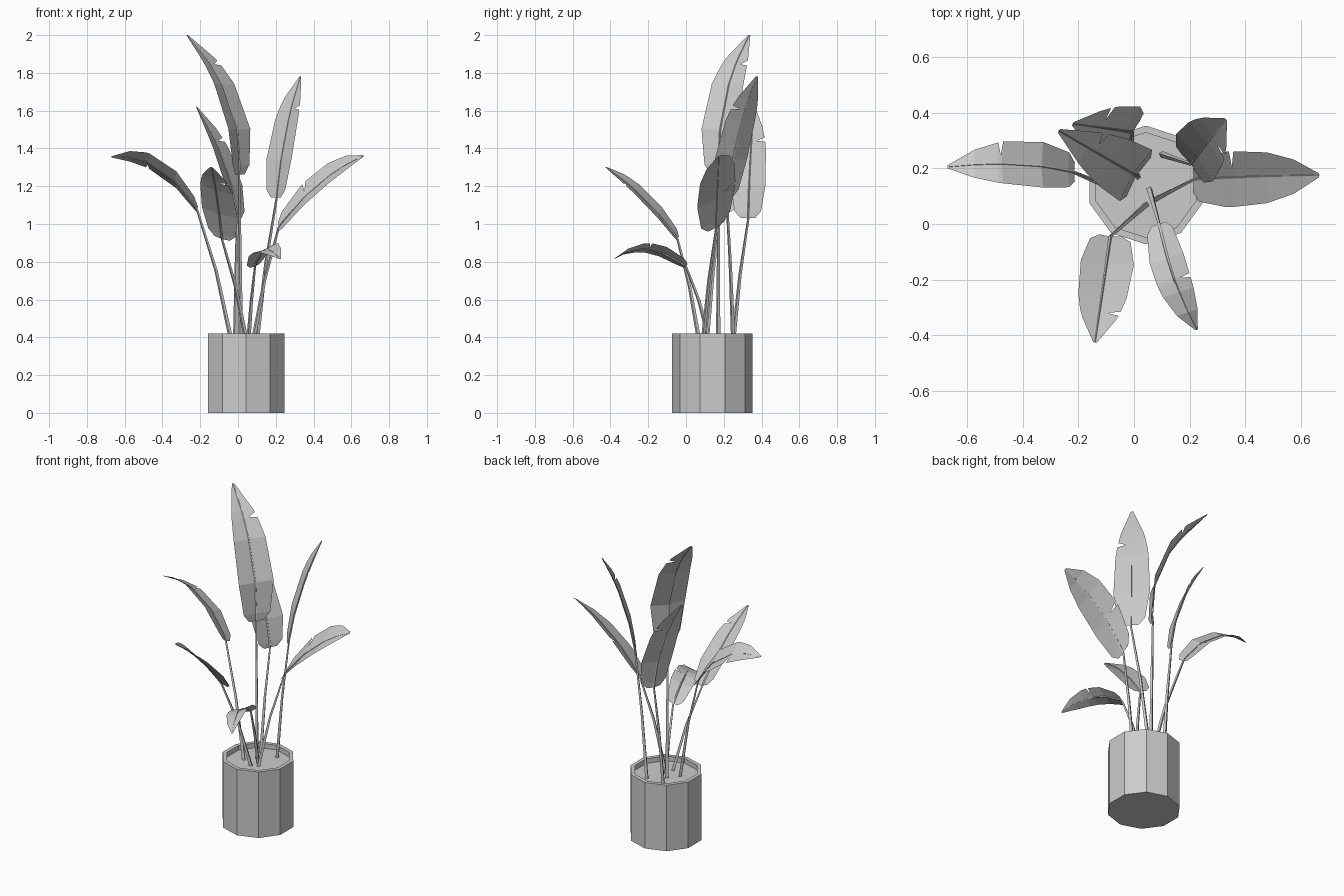
import bpy, math
from mathutils import Vector as V

if "Cube" in bpy.data.objects:
    bpy.data.objects.remove(bpy.data.objects["Cube"])


def mesh_object(name, verts, faces):
    me = bpy.data.meshes.new(name)
    me.from_pydata(verts, [], faces)
    me.update()
    ob = bpy.data.objects.new(name, me)
    bpy.context.collection.objects.link(ob)
    return ob


# Ring of points and the quads that join successive rings
def ring(c, u, w, r, n):
    return [c + r * (math.cos(a) * u + math.sin(a) * w)
            for a in (2 * math.pi * i / n for i in range(n))]


def skin(rings, n):
    return [(k * n + i, k * n + (i + 1) % n, (k + 1) * n + (i + 1) % n, (k + 1) * n + i)
            for k in range(rings - 1) for i in range(n)]


# Ten-sided pot with a rim and sunken soil
X, Y = V((0, -1, 0)), V((1, 0, 0))
verts = []
for r, z in [(0.213, 0), (0.213, 0.42), (0.188, 0.42), (0.188, 0.385)]:
    verts += ring(V((0.043, 0.14, z)), X, Y, r, 10)
mesh_object("pot", verts, skin(4, 10) + [tuple(reversed(range(10)))])
mesh_object("soil", ring(V((0.043, 0.14, 0.39)), X, Y, 0.188, 10), [tuple(range(10))])


# Thin tapered four-sided tube for a stem and its midrib
def tube(name, pts, radii):
    verts, n = [], len(pts)
    for k, p in enumerate(pts):
        t = (pts[min(k + 1, n - 1)] - pts[max(k - 1, 0)]).normalized()
        u = t.cross(V((0.3, 1, 0))).normalized()
        verts += ring(p, u, t.cross(u), radii[k], 4)
    mesh_object(name, verts, skin(n, 4) + [(3, 2, 1, 0), tuple(range(4 * n - 4, 4 * n))])


# Midrib curve through base, middle and tip
def along(p, t):
    a, m, b = p
    return a * (2 * t - 1) * (t - 1) + m * 4 * t * (1 - t) + b * t * (2 * t - 1)


# Blade outline: blunt rounded base, long sides, late taper to a blunt tip
def width_at(t):
    if t < 0.3:
        return 1 - 0.58 * (1 - t / 0.3) ** 4
    return 1 - 0.93 * ((t - 0.3) / 0.7) ** 3


# Folded blade with one torn slit on the chosen edge
def blade(name, p, side, notch, edge):
    ts = [t for t in (0, 0.06, 0.3, 0.62, 0.82, 1) if abs(t - notch) > 0.03]
    ts = sorted(ts + [notch - 0.012, notch, notch + 0.025])
    n = side.cross(p[2] - p[0]).normalized()
    n *= math.copysign(0.13 * side.length, n.z)
    verts, faces = [], []
    for t in ts:
        for s in (-1, 0, 1):
            w = abs(s) * width_at(t) * (0.4 if t == notch and s == edge else 1)
            verts.append(along(p, t) + side * s * w + n * w)
    for a in range(0, 3 * len(ts) - 3, 3):
        faces += [(a, a + 1, a + 4, a + 3), (a + 1, a + 2, a + 5, a + 4)]
    mesh_object(name, verts, faces)
    return ts


# One leaf: stem foot, midrib base / middle / tip, half width, slit place (sign = edge)
def leaf(name, foot, base, mid, tip, side, slit):
    p = [V(base), V(mid), V(tip)]
    foot = V((*foot, 0.38))
    bend = foot.lerp(p[0], 0.45)
    bend.z = foot.z + 0.54 * (p[0].z - foot.z)
    ts = blade(name, p, V(side), abs(slit), math.copysign(1, slit))
    tube(name + "_stem", [foot, bend] + [along(p, t) for t in ts],
         [0.012, 0.009] + [0.006 - 0.004 * t for t in ts])


leaf("tall_leaf", (0.015, 0.17), (0.005, 0.175, 1.26), (-0.045, 0.205, 1.65),
     (-0.27, 0.335, 2), (0.058, 0.092, 0), 0.77)
leaf("right_tall_leaf", (0.1, 0.25), (0.205, 0.215, 1.14), (0.25, 0.275, 1.47),
     (0.33, 0.375, 1.78), (0.066, -0.085, 0), 0.72)
leaf("right_leaf", (0.08, 0.09), (0.215, 0.16, 0.98), (0.43, 0.17, 1.215),
     (0.665, 0.175, 1.36), (0, -0.1, -0.06), -0.33)
leaf("left_leaf", (-0.035, 0.11), (-0.215, 0.185, 1.07), (-0.42, 0.215, 1.295),
     (-0.67, 0.205, 1.355), (0, -0.082, 0.045), -0.63)
leaf("back_left_leaf", (-0.015, 0.25), (-0.005, 0.33, 1.03), (-0.07, 0.34, 1.32),
     (-0.22, 0.36, 1.62), (0.045, 0.092, 0), 0.7)
leaf("front_left_leaf", (0.045, 0.07), (-0.085, -0.045, 0.92), (-0.11, -0.22, 1.13),
     (-0.14, -0.425, 1.3), (0.095, -0.01, -0.03), 0.75)
leaf("front_right_leaf", (0.055, 0.125), (0.09, 0, 0.775), (0.145, -0.2, 0.865),
     (0.225, -0.38, 0.815), (0.06, 0.02, 0.025), 0.5)
